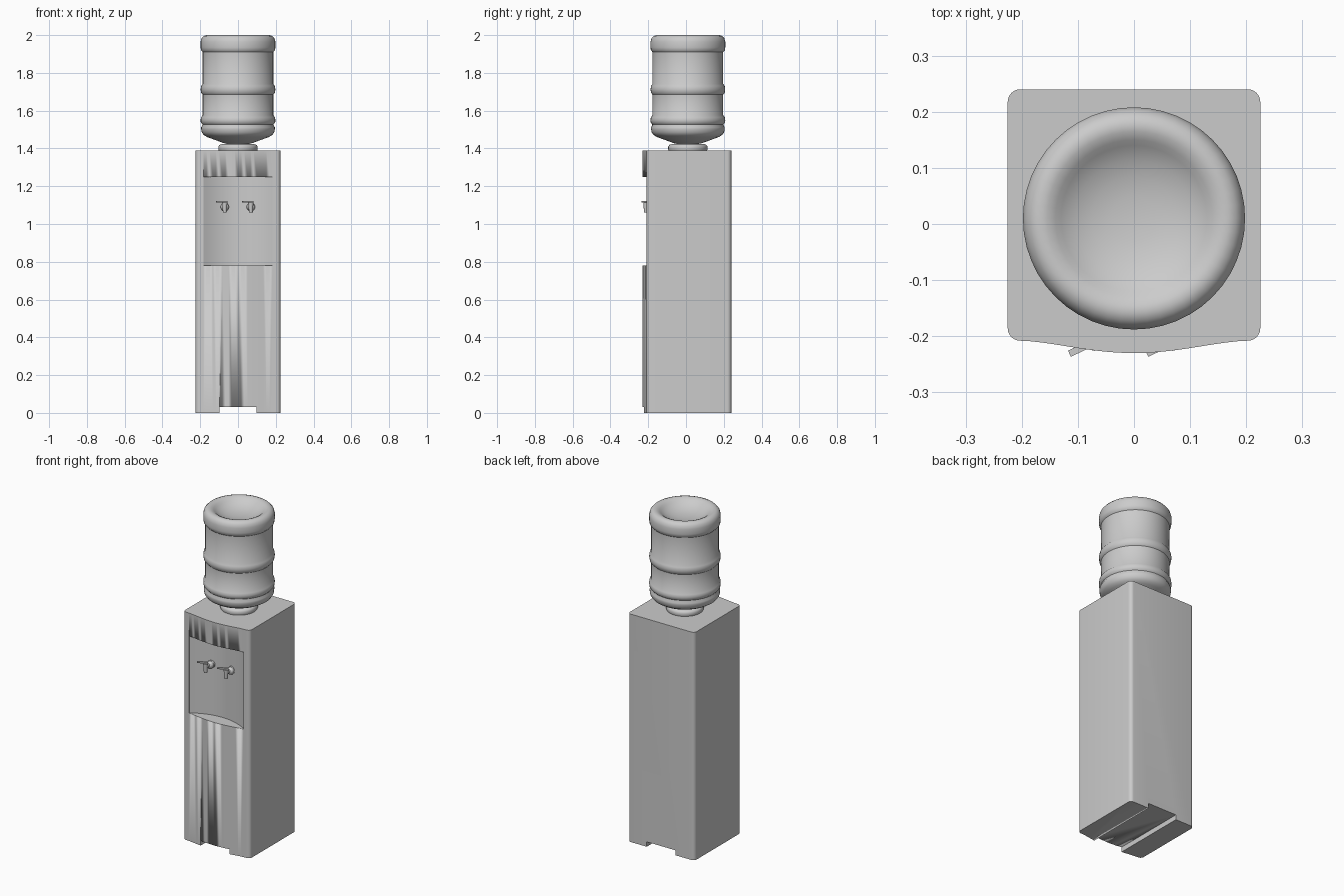
import bpy, bmesh, math
from mathutils import Vector, Matrix

if "Cube" in bpy.data.objects:
    bpy.data.objects.remove(bpy.data.objects["Cube"])


def finish(bm, name, angle=30):
    bmesh.ops.remove_doubles(bm, verts=bm.verts, dist=1e-5)
    bmesh.ops.recalc_face_normals(bm, faces=bm.faces)
    me = bpy.data.meshes.new(name)
    bm.to_mesh(me)
    bm.free()
    ob = bpy.data.objects.new(name, me)
    bpy.context.collection.objects.link(ob)
    bpy.ops.object.select_all(action='DESELECT')
    ob.select_set(True)
    bpy.context.view_layer.objects.active = ob
    bpy.ops.object.shade_smooth_by_angle(angle=math.radians(angle))
    return ob


def prism(name, outline, z0, z1):
    bm = bmesh.new()
    face = bm.faces.new([bm.verts.new((x, y, z0)) for x, y in outline])
    ext = bmesh.ops.extrude_face_region(bm, geom=[face])
    top = [v for v in ext['geom'] if isinstance(v, bmesh.types.BMVert)]
    bmesh.ops.translate(bm, verts=top, vec=(0, 0, z1 - z0))
    return finish(bm, name)


def lathe(name, profile, centre, segments=48):
    bm = bmesh.new()
    vs = [bm.verts.new((r, 0, z)) for r, z in profile]
    es = [bm.edges.new(p) for p in zip(vs, vs[1:])]
    bmesh.ops.spin(bm, geom=vs + es, cent=(0, 0, 0), axis=(0, 0, 1),
                   angle=2 * math.pi, steps=segments, use_merge=True)
    bmesh.ops.translate(bm, verts=bm.verts, vec=centre)
    return finish(bm, name, 40)


def rod(bm, a, b, r1, r2, segments=16):
    a, b = Vector(a), Vector(b)
    d = b - a
    m = Matrix.Translation((a + b) / 2) @ d.to_track_quat('Z', 'Y').to_matrix().to_4x4()
    bmesh.ops.create_cone(bm, cap_ends=True, segments=segments, radius1=r1,
                          radius2=r2, depth=d.length, matrix=m)


def cut(ob, cutter):
    mod = ob.modifiers.new('cut', 'BOOLEAN')
    mod.operation, mod.solver, mod.object = 'DIFFERENCE', 'EXACT', cutter
    bpy.context.view_layer.objects.active = ob
    bpy.ops.object.modifier_apply(modifier=mod.name)
    bpy.data.objects.remove(cutter)


# Cabinet: rounded corners with a gently bowed front
W, BACK, FRONT, R = 0.225, 0.24, -0.208, 0.022


def corner(cx, cy, start):
    return [(cx + R * math.cos(math.radians(start + a)),
             cy + R * math.sin(math.radians(start + a))) for a in range(0, 91, 15)]


bow = []
for i in range(1, 24):
    x = -0.2 + 0.4 * i / 24
    bow.append((x, FRONT - 0.022 * (0.5 + 0.5 * math.cos(math.pi * x / 0.2)) ** 0.75))
outline = (corner(-W + R, FRONT + R, 180) + bow + corner(W - R, FRONT + R, 270)
           + corner(W - R, BACK - R, 0) + corner(-W + R, BACK - R, 90))
cabinet = prism('cabinet', outline, 0, 1.39)

# Dispensing recess with a concave back wall
H, DEEP = 0.183, 0.055
recess = [(-H, -0.3), (H, -0.3)]
for i in range(25):
    x = H - 2 * H * i / 24
    recess.append((x, -0.204 + DEEP * (1 - (x / H) ** 2)))
cut(cabinet, prism('recess_cutter', recess, 0.78, 1.25))

# Channel under the base, open front and back
cut(cabinet, prism('channel_cutter',
                   [(-0.097, -0.4), (0.097, -0.4), (0.097, 0.4), (-0.097, 0.4)],
                   -0.05, 0.03))
bpy.ops.object.shade_smooth_by_angle(angle=math.radians(30))

# Bottle collar on top of the cabinet
AXIS = (0, 0.01, 0)
lathe('bottle_collar', [(0, 1.385), (0.1, 1.385), (0.104, 1.395), (0.104, 1.41),
                        (0.098, 1.419), (0.085, 1.423), (0, 1.423)], AXIS)

# Inverted water bottle with ribs and a dished base
bottle = [(0, 1.40), (0.06, 1.40), (0.06, 1.425), (0.075, 1.428), (0.165, 1.461),
          (0.182, 1.472), (0.192, 1.486), (0.195, 1.502), (0.195, 1.512),
          (0.189, 1.522), (0.189, 1.528), (0.197, 1.537), (0.198, 1.55),
          (0.196, 1.565), (0.187, 1.576), (0.187, 1.685), (0.195, 1.694),
          (0.198, 1.712), (0.195, 1.731), (0.187, 1.742), (0.187, 1.91),
          (0.196, 1.92), (0.198, 1.935), (0.198, 1.965), (0.193, 1.983),
          (0.182, 1.995), (0.168, 2.0), (0.155, 1.998), (0.14, 1.991),
          (0.13, 1.982), (0.105, 1.968), (0.075, 1.957), (0.04, 1.951), (0, 1.949)]
lathe('water_bottle', bottle, AXIS)

# Two taps: round knob, stem, tapered spout and side lever
for name, x in (('left_tap', -0.07), ('right_tap', 0.068)):
    bm = bmesh.new()
    rod(bm, (x, -0.14, 1.09), (x, -0.165, 1.09), 0.023, 0.023, 24)
    bmesh.ops.create_uvsphere(bm, u_segments=20, v_segments=12, radius=0.022,
                              matrix=Matrix.Translation((x, -0.168, 1.09)))
    rod(bm, (x, -0.16, 1.095), (x, -0.213, 1.095), 0.01, 0.01)
    rod(bm, (x, -0.212, 1.06), (x, -0.212, 1.115), 0.01, 0.014)
    lever = (Matrix.Translation((x - 0.017, -0.218, 1.119))
             @ Matrix.Rotation(math.radians(25), 4, 'Z')
             @ Matrix.Diagonal((0.062, 0.012, 0.008, 1)))
    bmesh.ops.create_cube(bm, size=1, matrix=lever)
    finish(bm, name, 40)
